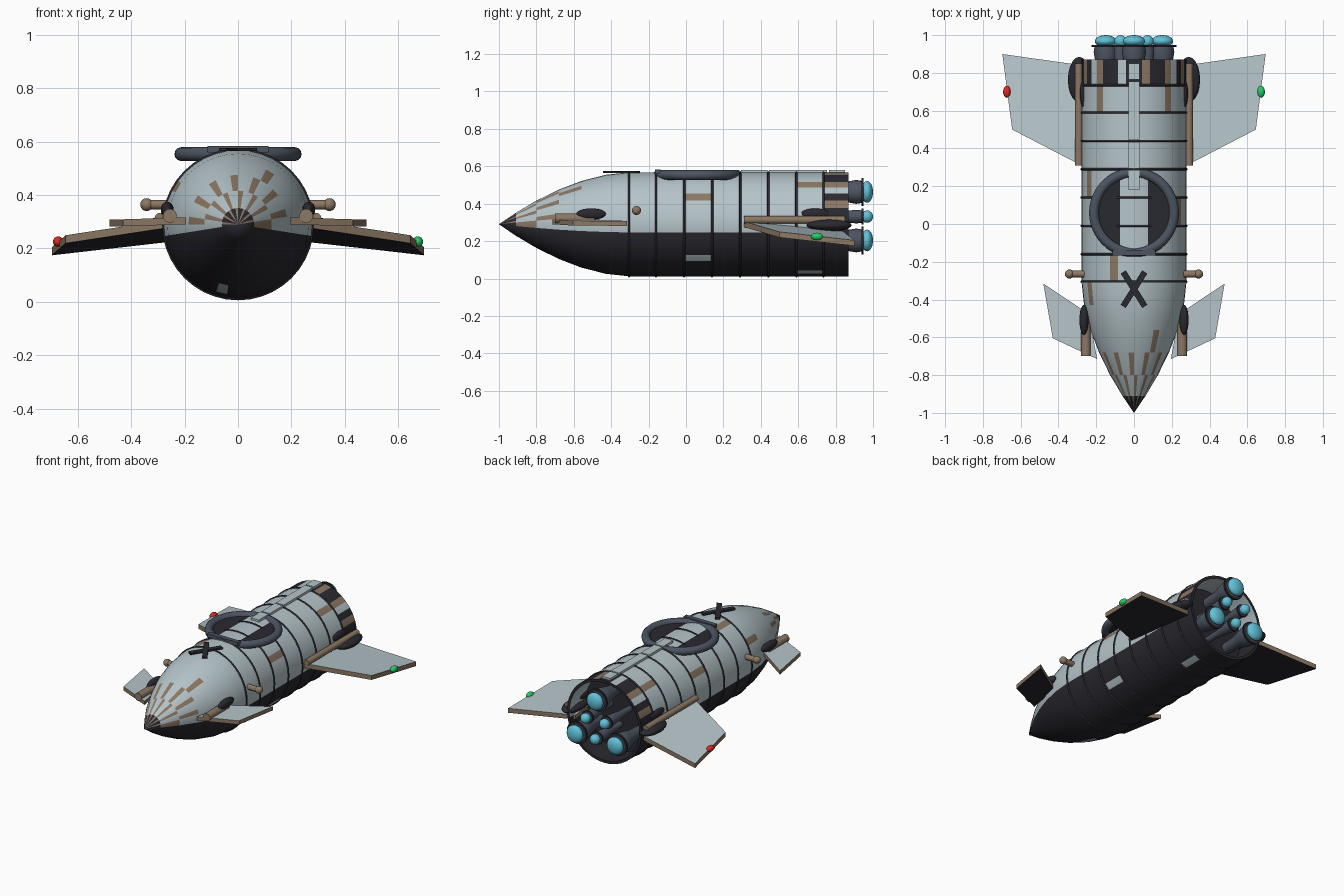
import bpy, bmesh, math
from mathutils import Vector

if "Cube" in bpy.data.objects:
    bpy.data.objects.remove(bpy.data.objects["Cube"], do_unlink=True)


# Materials
def material(name, *srgb):
    lin = [c / 12.92 if c < 0.04 else ((c + 0.055) / 1.055) ** 2.4 for c in srgb] + [1]
    m = bpy.data.materials.new(name)
    m.use_nodes = True
    m.diffuse_color = lin
    m.node_tree.nodes["Principled BSDF"].inputs["Base Color"].default_value = lin
    return m


LIGHT = material("pale grey", 0.71, 0.77, 0.79)
DARK = material("charcoal", 0.16, 0.16, 0.19)
TAN = material("tan", 0.55, 0.47, 0.39)
SLATE = material("slate", 0.30, 0.33, 0.38)
CYAN = material("cyan glow", 0.38, 0.76, 0.85)
RED = material("red", 0.85, 0.17, 0.13)
GREEN = material("green", 0.15, 0.80, 0.40)
HULL = [LIGHT, DARK, TAN]
CZ = 0.29      # height of the hull axis
R = 0.278      # hull radius


def finish(ob, name, *mats):
    ob.name = name
    for m in mats:
        ob.data.materials.append(m)
    bpy.ops.object.select_all(action="DESELECT")
    ob.select_set(True)
    bpy.context.view_layer.objects.active = ob
    bpy.ops.object.shade_smooth_by_angle(angle=math.radians(35))
    return ob


def from_bmesh(bm, name, *mats):
    bmesh.ops.recalc_face_normals(bm, faces=bm.faces)
    me = bpy.data.meshes.new(name)
    bm.to_mesh(me)
    bm.free()
    ob = bpy.data.objects.new(name, me)
    bpy.context.collection.objects.link(ob)
    return finish(ob, name, *mats)


# Turned shape around an axis along y; rule(row, segment) picks the material
def lathe(name, profile, mats, x=0, z=CZ, segs=24, rule=lambda row, seg: 0):
    bm = bmesh.new()
    rings = []
    for y, r in profile:
        angles = [math.tau * k / segs for k in range(segs)]
        rings.append([bm.verts.new((x + r * math.cos(a), y, z + r * math.sin(a))) for a in angles])
    for row, (a, b) in enumerate(zip(rings, rings[1:])):
        for k in range(segs):
            n = (k + 1) % segs
            bm.faces.new((a[k], a[n], b[n], b[k])).material_index = rule(row, k)
    bmesh.ops.remove_doubles(bm, verts=bm.verts, dist=1e-5)
    return from_bmesh(bm, name, *mats)


def box(name, loc, size, mat, turn=0):
    bpy.ops.mesh.primitive_cube_add(size=1, location=loc, rotation=(0, 0, turn))
    ob = bpy.context.object
    ob.scale = size
    return finish(ob, name, mat)


def ball(name, loc, size, mat):
    bpy.ops.mesh.primitive_uv_sphere_add(segments=20, ring_count=12, radius=1, location=loc)
    ob = bpy.context.object
    ob.scale = size
    return finish(ob, name, mat)


def rod(name, a, b, r, mat):
    a, b = Vector(a), Vector(b)
    bpy.ops.mesh.primitive_cylinder_add(vertices=20, radius=r, depth=(b - a).length, location=(a + b) / 2)
    ob = bpy.context.object
    ob.rotation_euler = (b - a).to_track_quat("Z", "Y").to_euler()
    return finish(ob, name, mat)


def torus(name, loc, major, minor, mat, tilt=0, segs=48):
    bpy.ops.mesh.primitive_torus_add(location=loc, rotation=(tilt, 0, 0), major_radius=major,
                                     minor_radius=minor, major_segments=segs, minor_segments=12)
    return finish(bpy.context.object, name, mat)


# Flat wing: pale top, charcoal belly, tan edges
def wing(name, outline, height, thick, side):
    bm = bmesh.new()
    top = [bm.verts.new((side * x, y, height(x, y) + thick / 2)) for x, y in outline]
    low = [bm.verts.new((side * x, y, height(x, y) - thick / 2)) for x, y in outline]
    bm.faces.new(top).material_index = 0
    bm.faces.new(low).material_index = 1
    for i in range(len(top)):
        j = (i + 1) % len(top)
        bm.faces.new((top[i], top[j], low[j], low[i])).material_index = 2
    return from_bmesh(bm, name, *HULL)


# Hull: ogive nose, straight barrel, open tail with a recessed bulkhead
nose = [-1, -0.91, -0.80, -0.68, -0.56, -0.43]
seams = [-0.305, -0.16, -0.01, 0.14, 0.29, 0.44, 0.59, 0.735]
profile = [(y, R * (1 - ((-0.3 - y) / 0.7) ** 1.8)) for y in nose]
profile += [(y, R) for y in seams] + [(0.87, R), (0.87, 0.26), (0.70, 0.26), (0.70, 0)]
TAN_PANELS = {(3, 6), (5, 16), (6, 12), (8, 3), (9, 16), (12, 5), (12, 14)}
PALE_PANELS = {(4, 28), (8, 35), (12, 32)}
TAIL = len(nose) + len(seams) - 1


def hull_rule(row, seg):
    upper = seg <= 20 or seg == 39
    if (row, seg) in TAN_PANELS:
        return 2
    if (row, seg) in PALE_PANELS:
        return 0
    if not upper or row in (TAIL + 1, TAIL + 3):
        return 1
    if row == 0:
        return 2 if seg % 3 == 1 else 1
    if row in (1, 2):
        return 2 if seg % 3 == row - 1 else 0
    if row == TAIL:
        return 2 if seg in (2, 5, 8, 14, 17) else 0 if seg in (4, 11, 15) else 1
    return 0


lathe("hull", profile, HULL, segs=40, rule=hull_rule)
for y in seams:
    torus("seam_ring", (0, y, CZ), R, 0.006, DARK, math.pi / 2, 40)

# Dorsal hatch
torus("hatch_ring", (0, 0.06, 0.553), 0.212, 0.026, SLATE)
bpy.ops.mesh.primitive_cylinder_add(vertices=48, radius=0.21, depth=0.02, location=(0, 0.06, 0.547))
finish(bpy.context.object, "hatch_floor", DARK)
box("hatch_hinge", (0, -0.152, 0.572), (0.23, 0.03, 0.024), SLATE)

# Spine fairing
for a, b in [(0.18, 0.285), (0.295, 0.435), (0.445, 0.755), (0.765, 0.85)]:
    box("spine_cover", (0, (a + b) / 2, 0.568), (0.06, b - a, 0.026), LIGHT)

# Crossed antenna bars on the nose
for s in (-1, 1):
    box("cross_bar", (0, -0.345, 0.57), (0.032, 0.215, 0.012), DARK, s * 0.56)

# Wings, canards and side fittings
MAIN = [(0.24, 0.29), (0.645, 0.50), (0.697, 0.90), (0.24, 0.835)]
CANARD = [(0.195, -0.715), (0.43, -0.605), (0.48, -0.315), (0.24, -0.475)]
for s, side, lamp in ((1, "left", GREEN), (-1, "right", RED)):
    wing(side + "_wing", MAIN, lambda x, y: 0.29 - 0.1 * (x - 0.28) - 0.1 * (y - 0.31), 0.03, s)
    wing(side + "_canard", CANARD, lambda x, y: 0.303 - 0.03 * (x - 0.2), 0.026, s)
    ball(side + "_lamp", (s * 0.673, 0.70, 0.225), (0.02, 0.032, 0.02), lamp)
    rod(side + "_wing_root", (s * 0.292, 0.31, 0.313), (s * 0.292, 0.85, 0.313), 0.02, TAN)
    ball(side + "_wing_fairing", (s * 0.29, 0.765, 0.285), (0.06, 0.12, 0.032), DARK)
    ball(side + "_wing_pod", (s * 0.262, 0.69, 0.345), (0.024, 0.08, 0.03), DARK)
    rod(side + "_canard_root", (s * 0.255, -0.70, 0.322), (s * 0.255, -0.49, 0.322), 0.026, TAN)
    ball(side + "_canard_pod", (s * 0.265, -0.508, 0.345), (0.024, 0.08, 0.03), DARK)
    rod(side + "_thruster_arm", (s * 0.24, -0.265, 0.364), (s * 0.34, -0.265, 0.364), 0.018, TAN)
    ball(side + "_thruster_tip", (s * 0.342, -0.265, 0.364), (0.024, 0.024, 0.024), TAN)

# Engines: three large and three small nozzles
for i in range(3):
    a = math.pi / 2 + i * math.tau / 3
    for kind, dist, turn, r in (("large", 0.173, 0, 0.058), ("small", 0.082, math.pi / 3, 0.033)):
        x, z = dist * math.cos(a + turn), CZ + dist * math.sin(a + turn)
        lathe(kind + "_nozzle", [(0.70, r * 0.6), (0.80, r * 0.7), (0.86, r * 0.95), (0.91, r * 1.1),
                                 (0.945, r), (0.945, 0)], [SLATE], x, z)
        lathe(kind + "_flange", [(0.938, r), (0.938, r * 1.28), (0.948, r * 1.28), (0.948, r)],
              [DARK], x, z)
        ball(kind + "_exhaust", (x, 0.968, z), (r, 0.032, r), CYAN)
